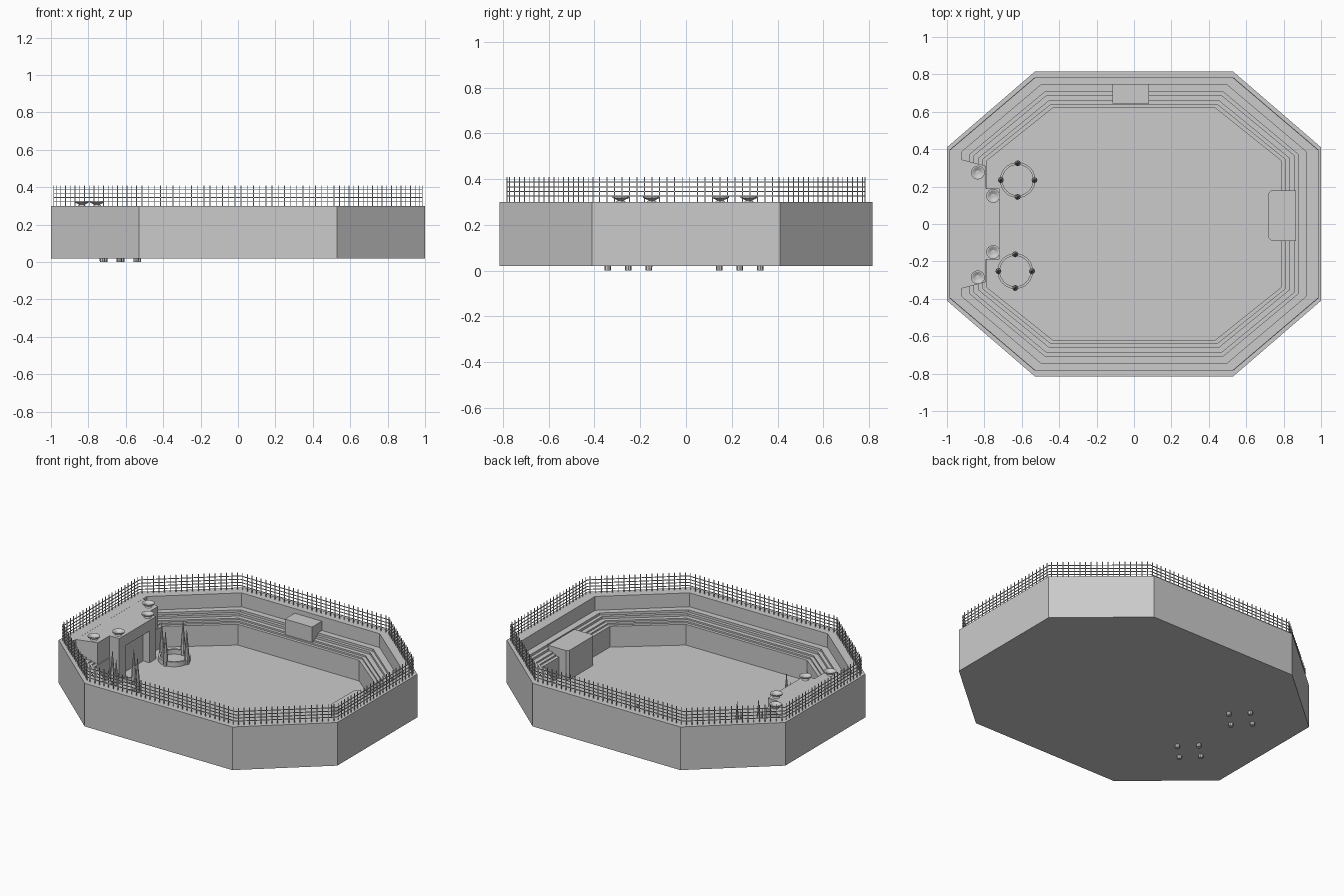
import bpy, bmesh, math
from mathutils import Vector

if "Cube" in bpy.data.objects:
    bpy.data.objects.remove(bpy.data.objects["Cube"])


def finish(bm, name):
    bmesh.ops.recalc_face_normals(bm, faces=bm.faces)
    me = bpy.data.meshes.new(name)
    bm.to_mesh(me)
    bm.free()
    ob = bpy.data.objects.new(name, me)
    bpy.context.collection.objects.link(ob)
    return ob


def octagon(a, b, c, d):
    q = [(c, -d), (c, d), (a, b), (-a, b), (-c, d), (-c, -d), (-a, -b), (a, -b)]
    return [Vector(p) for p in q]


def loft(bm, rings, cap=True, closed=False):
    vs = [[bm.verts.new(p) for p in r] for r in rings]
    n = len(vs[0])
    pairs = list(zip(vs, vs[1:])) + ([(vs[-1], vs[0])] if closed else [])
    for r, s in pairs:
        for i in range(n):
            bm.faces.new((r[i], r[(i + 1) % n], s[(i + 1) % n], s[i]))
    if cap:
        bm.faces.new(vs[0])
        bm.faces.new(vs[-1])


def prism(bm, pts, z0, z1):
    loft(bm, [[(x, y, z) for x, y in pts] for z in (z0, z1)])


def box(bm, x0, x1, y0, y1, z0, z1):
    prism(bm, [(x0, y0), (x1, y0), (x1, y1), (x0, y1)], z0, z1)


def lathe(bm, cx, cy, profile, n=16, cap=True, closed=False):
    loft(bm, [[(cx + r * math.cos(2 * math.pi * i / n), cy + r * math.sin(2 * math.pi * i / n), z)
               for i in range(n)] for r, z in profile], cap, closed)


# Arena shell: outer wall, flat rim, stepped seating and floor
outer = octagon(.53, .815, 1.0, .41)
inner = octagon(.435, .62, .785, .34)
steps = [(0, .02), (0, .30), (.36, .30), (.36, .21), (.56, .21), (.56, .195), (.66, .195),
         (.66, .18), (.8, .18), (.8, .17), (.9, .17), (.9, .16), (1, .16), (1, .025)]
bm = bmesh.new()
loft(bm, [[(*o.lerp(i, t), z) for o, i in zip(outer, inner)] for t, z in steps])
finish(bm, "arena_shell")

# Gate platform with a recessed doorway
bm = bmesh.new()
half = [(-.79, .19), (-.79, .31), (-.922, .345)]
lower = [(-.72, .12), (-.72, .19)] + half
upper = [(-.72, .19)] + half


def mirrored(pts):
    return pts + [(x, -y) for x, y in reversed(pts)]


prism(bm, mirrored(upper), .23, .30)
prism(bm, mirrored([(-.765, .12)] + lower), .02, .23)
finish(bm, "gate_platform")

# Viewing box at the back and entrance block at the right
bm = bmesh.new()
box(bm, -.115, .08, .645, .75, .155, .27)
finish(bm, "viewing_box")
bm = bmesh.new()
prism(bm, [(.72, -.075), (.735, -.09), (.865, -.09), (.865, .18), (.735, .18), (.72, .165)], .02, .215)
finish(bm, "entrance_block")

# Fire bowls on the platform
bowl = [(.022, .299), (.014, .307), (.037, .318), (.037, .325), (.030, .325), (.012, .314)]
bm = bmesh.new()
for x, y in ((-.835, .275), (-.753, .15), (-.753, -.15), (-.835, -.285)):
    lathe(bm, x, y, bowl)
finish(bm, "fire_bowls")

# Spiked pit rings on the floor
bm = bmesh.new()
for cx, cy in ((-.622, .235), (-.635, -.252)):
    lathe(bm, cx, cy, [(.095, .02), (.095, .055), (.082, .055), (.082, .02)], 32, False, True)
    for k in range(4):
        a = k * math.pi / 2
        lathe(bm, cx + .09 * math.cos(a), cy + .09 * math.sin(a),
              [(.014, 0), (.016, .06), (.011, .13), (.001, .245)], 8)
finish(bm, "spiked_rings")

# Wire fence along the rim: posts and four rails per side
line = octagon(.53, .782, .985, .395)
w = .002
bm = bmesh.new()
for p, q in zip(line, line[1:] + line[:1]):
    d = (q - p).normalized()
    s = Vector((-d.y, d.x)) * w
    for z in (.325, .345, .365, .387):
        prism(bm, [p - s, q - s, q + s, p + s], z - w, z + w)
    n = round((q - p).length / .033)
    for i in range(n):
        c = p.lerp(q, (i + .5) / n)
        box(bm, c.x - w, c.x + w, c.y - w, c.y + w, .299, .41)
finish(bm, "wire_fence")
